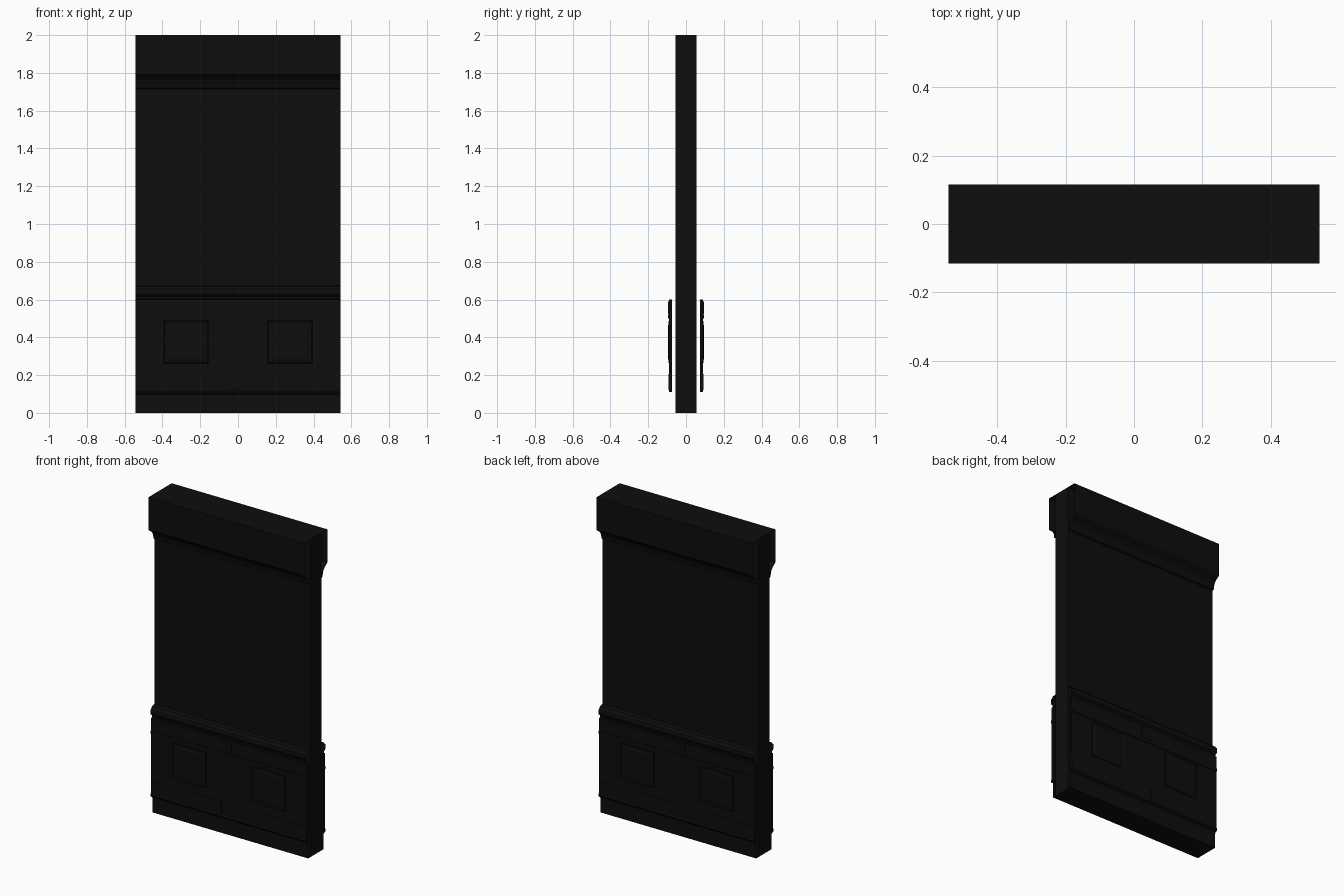
import bpy
import bmesh

cube = bpy.data.objects.get("Cube")
if cube:
    bpy.data.objects.remove(cube, do_unlink=True)

HALF = 0.543  # half the wall length

black = bpy.data.materials.new("near_black")
black.use_nodes = True
COLOR = (0.004, 0.004, 0.004, 1)
black.diffuse_color = COLOR
black.node_tree.nodes["Principled BSDF"].inputs["Base Color"].default_value = COLOR


def finish(name, bm):
    mesh = bpy.data.meshes.new(name)
    bm.to_mesh(mesh)
    bm.free()
    obj = bpy.data.objects.new(name, mesh)
    bpy.context.collection.objects.link(obj)
    mesh.materials.append(black)
    return obj


def box(name, x0, x1, y0, y1, z0, z1):
    bm = bmesh.new()
    bmesh.ops.create_cube(bm, size=1)
    for v in bm.verts:
        v.co = (x1 if v.co.x > 0 else x0, y1 if v.co.y > 0 else y0, z1 if v.co.z > 0 else z0)
    return finish(name, bm)


def moulding(name, side, profile):
    """Open-ended strip: (depth, height) profile swept along the wall."""
    bm = bmesh.new()
    rows = [[bm.verts.new((x, side * d, z)) for x in (-HALF, HALF)] for d, z in profile]
    for a, b in zip(rows, rows[1:]):
        face = [a[0], a[1], b[1], b[0]]
        bm.faces.new(face if side < 0 else face[::-1])
    return finish(name, bm)


def raised_panel(name, side, xc, zc, w, h, steps):
    """Stepped rectangle: each step is (inset, depth)."""
    bm = bmesh.new()
    rings = []
    for inset, d in steps:
        a, b = w / 2 - inset, h / 2 - inset
        rings.append([bm.verts.new((xc + i * a, side * d, zc + j * b))
                      for i, j in ((-1, -1), (1, -1), (1, 1), (-1, 1))])
    for r, s in zip(rings, rings[1:]):
        for i in range(4):
            k = (i + 1) % 4
            face = [r[i], r[k], s[k], s[i]]
            bm.faces.new(face if side < 0 else face[::-1])
    bm.faces.new(rings[-1] if side < 0 else rings[-1][::-1])
    return finish(name, bm)


def plate(name, side, x0, x1, d0, d1, z0, z1):
    y0, y1 = sorted((side * d0, side * d1))
    return box(name, x0, x1, y0, y1, z0, z1)


# Wall slab
box("wall_core", -HALF, HALF, -0.055, 0.055, 0, 2)

CORNICE = [(0.055, 1.715), (0.066, 1.72), (0.07, 1.745), (0.078, 1.762), (0.092, 1.776),
           (0.11, 1.788), (0.115, 1.795), (0.115, 2), (0.055, 2)]
CHAIR_RAIL = [(0.074, 0.598), (0.083, 0.605), (0.083, 0.615), (0.094, 0.625), (0.097, 0.64),
              (0.094, 0.655), (0.086, 0.66), (0.08, 0.67), (0.055, 0.675)]
SKIRTING = [(0.055, 0), (0.077, 0), (0.077, 0.092), (0.082, 0.1), (0.093, 0.106),
            (0.096, 0.115), (0.093, 0.124), (0.085, 0.13)]
PANEL = [(0, 0.088), (0.006, 0.093), (0.016, 0.091), (0.026, 0.095)]

# Both faces of the wall carry the same trim
for side, label in ((-1, "front"), (1, "back")):
    moulding(label + "_cornice", side, CORNICE)
    moulding(label + "_chair_rail", side, CHAIR_RAIL)
    moulding(label + "_skirting", side, SKIRTING)

    # Wainscot boards and the thin strip between them
    plate(label + "_wainscot", side, -HALF, HALF, 0.074, 0.089, 0.11, 0.505)
    plate(label + "_frieze", side, -HALF, HALF, 0.074, 0.09, 0.515, 0.6)
    plate(label + "_bead", side, -HALF, HALF, 0.074, 0.094, 0.5, 0.518)

    # Lower rails stop short of the centre stile
    plate(label + "_lower_rail_right", side, -HALF, -0.05, 0.085, 0.092, 0.12, 0.205)
    plate(label + "_lower_rail_left", side, 0.01, HALF, 0.085, 0.092, 0.12, 0.205)
    plate(label + "_centre_block", side, -0.06, 0.02, 0.085, 0.094, 0.52, 0.59)

    # Raised panels
    for x, part in ((-0.275, "right"), (0.275, "left")):
        raised_panel(f"{label}_panel_{part}", side, x, 0.375, 0.24, 0.23, PANEL)
